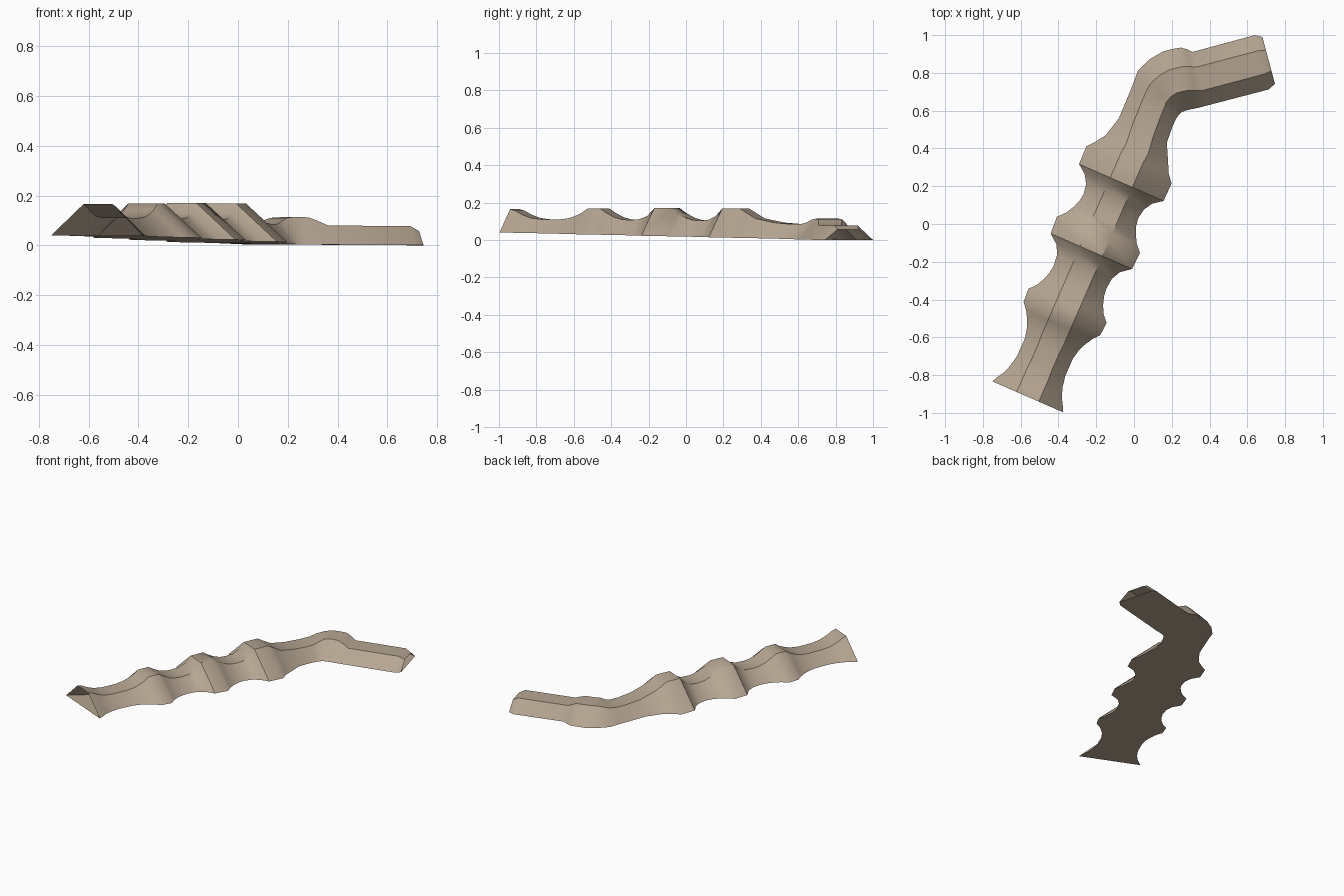
import bpy, bmesh
from math import radians
from mathutils import Vector

START = Vector((-0.5625, -0.915))
AXIS = Vector((0.4, 0.9165)).normalized()
TOP_HALF = 0.064

# Straight run: distance along axis, half width, height
straight = [
    (0.000, .205, .125), (0.030, .190, .117), (0.070, .166, .097), (0.120, .149, .080),
    (0.180, .138, .074), (0.280, .138, .075), (0.335, .150, .082), (0.375, .167, .094),
    (0.415, .190, .112), (0.452, .221, .137), (0.525, .226, .138), (0.562, .193, .116),
    (0.605, .171, .095), (0.650, .157, .084), (0.690, .152, .081), (0.750, .158, .085),
    (0.800, .183, .105), (0.841, .235, .147), (0.935, .240, .149), (0.975, .204, .122),
    (1.020, .179, .101), (1.060, .164, .089), (1.100, .158, .086), (1.155, .167, .090),
    (1.200, .194, .113), (1.238, .244, .154), (1.339, .246, .156), (1.385, .209, .130),
]
# Bend and end arm: left edge, right edge, height
bend = [
    (-.150, .470, .181, .320, .105), (-.080, .560, .174, .430, .085),
    (-.030, .680, .203, .515, .078), (.000, .755, .222, .555, .080),
    (.020, .810, .236, .576, .090), (.080, .870, .246, .587, .107),
    (.150, .912, .256, .594, .111), (.200, .926, .272, .600, .111),
    (.248, .934, .300, .607, .110), (.280, .925, .340, .615, .095),
    (.310, .911, .385, .627, .077), (.640, 1.00, .712, .712, .077),
    (.680, .990, .746, .742, .057),
]

# Gather left / right edge pairs for every cross-section
side = Vector((-AXIS.y, AXIS.x))
sections = []
for s, w, h in straight:
    c = START + AXIS * s
    sections.append((c + side * w, c - side * w, h))
for lx, ly, rx, ry, h in bend:
    sections.append((Vector((lx, ly)), Vector((rx, ry)), h))

# Trapezoid tube lofted through the sections, open at both ends
bm = bmesh.new()
rings = []
for left, right, h in sections:
    c = (left + right) / 2
    across = (right - left).normalized() * min(TOP_HALF, (right - left).length * .22)
    z = max(0.0, 0.04 - 0.0224 * (c.y + 0.915))
    pts = [(left, z), (right, z), (c + across, z + h), (c - across, z + h)]
    rings.append([bm.verts.new((p.x, p.y, q)) for p, q in pts])
for a, b in zip(rings, rings[1:]):
    for i in range(4):
        j = (i + 1) % 4
        bm.faces.new((a[i], a[j], b[j], b[i]))
bmesh.ops.recalc_face_normals(bm, faces=bm.faces)
floor = min(bm.faces, key=lambda f: f.calc_center_median().z)
if floor.normal.z > 0:
    bmesh.ops.reverse_faces(bm, faces=bm.faces)

mesh = bpy.data.meshes.new("ribbed_tunnel")
bm.to_mesh(mesh)
bm.free()
tunnel = bpy.data.objects.new("ribbed_tunnel", mesh)
bpy.context.collection.objects.link(tunnel)

# Sandy stone colour
mat = bpy.data.materials.new("sandstone")
mat.diffuse_color = (0.47, 0.38, 0.29, 1)
mesh.materials.append(mat)

bpy.context.view_layer.objects.active = tunnel
tunnel.select_set(True)
bpy.ops.object.shade_smooth_by_angle(angle=radians(35))
